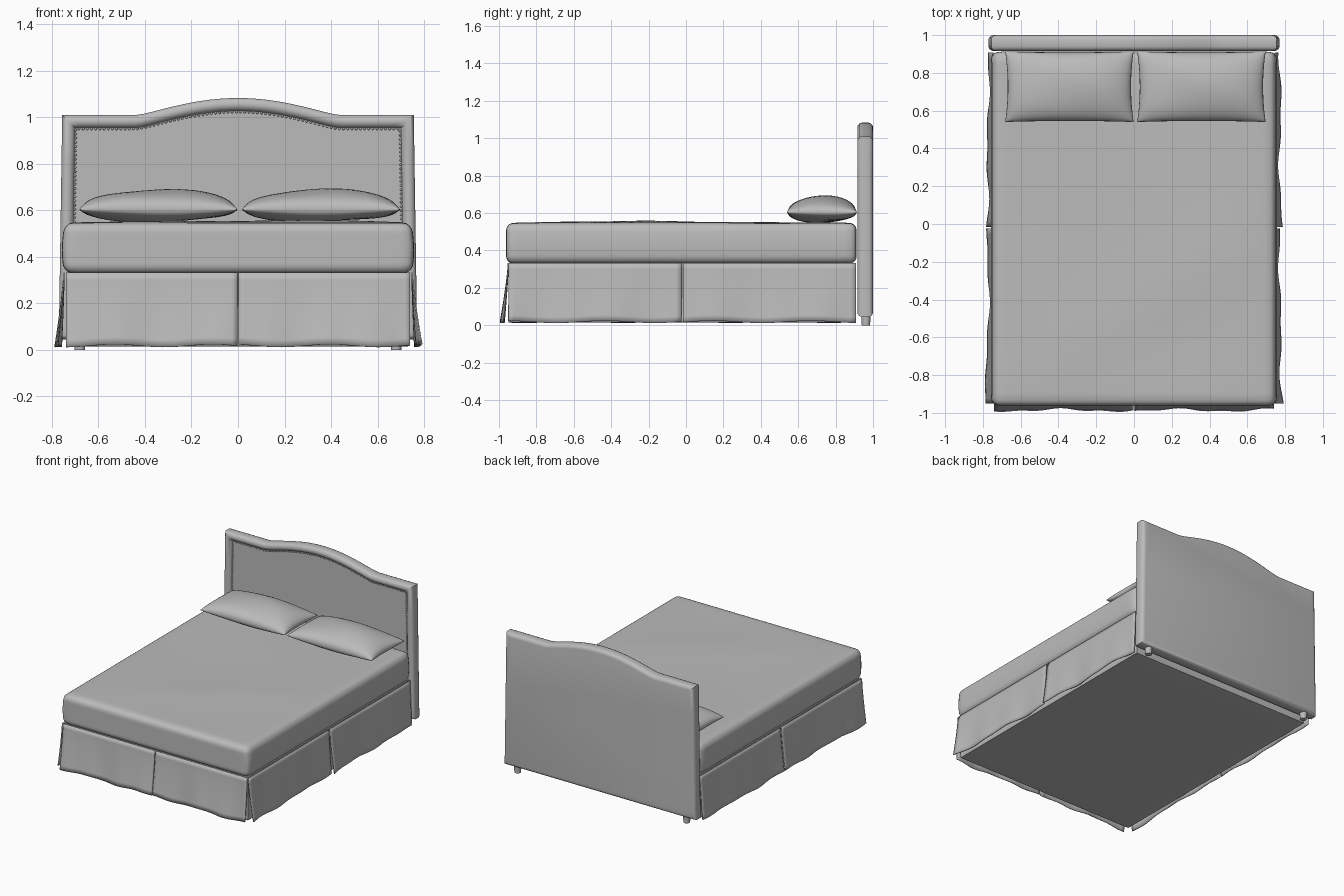
import bpy, bmesh, math
from mathutils import Vector

if "Cube" in bpy.data.objects:
    bpy.data.objects.remove(bpy.data.objects["Cube"])

# One upholstery grey for the whole bed
GREY = (0.5, 0.5, 0.5, 1)
fabric = bpy.data.materials.new("grey fabric")
fabric.use_nodes = True
fabric.diffuse_color = GREY
bsdf = fabric.node_tree.nodes["Principled BSDF"]
bsdf.inputs["Base Color"].default_value = GREY
bsdf.inputs["Roughness"].default_value = 0.8


def finish(name, bm, angle=40):
    bmesh.ops.recalc_face_normals(bm, faces=bm.faces)
    mesh = bpy.data.meshes.new(name)
    bm.to_mesh(mesh)
    bm.free()
    mesh.materials.append(fabric)
    ob = bpy.data.objects.new(name, mesh)
    bpy.context.collection.objects.link(ob)
    bpy.ops.object.select_all(action='DESELECT')
    ob.select_set(True)
    bpy.context.view_layer.objects.active = ob
    bpy.ops.object.shade_smooth_by_angle(angle=math.radians(angle))
    return ob


def grid(bm, nu, nv, point):
    """Sheet of quads through point(u, v), with u and v from 0 to 1."""
    rows = [[bm.verts.new(point(i / nu, j / nv)) for i in range(nu + 1)]
            for j in range(nv + 1)]
    for a, b in zip(rows, rows[1:]):
        for i in range(nu):
            bm.faces.new((a[i], a[i + 1], b[i + 1], b[i]))


def soft_box(name, low, high, radius, shape=None, cuts=24):
    """Rounded box, its points crowded to the edges, with an optional shape rule."""
    low, high = Vector(low), Vector(high)
    mid, half = (low + high) / 2, (high - low) / 2
    bm = bmesh.new()
    bmesh.ops.create_cube(bm, size=2)
    bmesh.ops.subdivide_edges(bm, edges=bm.edges, cuts=cuts, use_grid_fill=True)
    for v in bm.verts:
        p = Vector([math.sin(c * math.pi / 2) * h for c, h in zip(v.co, half)])
        core = Vector([max(radius - h, min(h - radius, c)) for c, h in zip(p, half)])
        d = p - core
        p = core + d.normalized() * radius
        v.co = mid + p
        if shape:
            v.co = shape(v.co)
    return finish(name, bm)


# Headboard: camel-back outline lofted through inset rings
def crest(x):
    return 1.01 + 0.073 * max(0, 1 - (x / 0.44) ** 2) ** 1.3


def outline(d, bottom=0.045):
    """Headboard outline inset by d, as (x, z) pairs from bottom left round the top."""
    w = 0.765 - d
    pts = [(-w, bottom + d)]
    pts += [(-w, 0.1 + i * 0.18) for i in range(5)]
    pts += [(w * (i / 24 - 1), crest(w * (i / 24 - 1)) - d) for i in range(49)]
    pts += [(w, 0.1 + i * 0.18) for i in reversed(range(5))]
    pts += [(w, bottom + d)]
    # the sides taper slightly towards the top
    return [(x * (1.008 - 0.02 * z), z) for x, z in pts]


bm = bmesh.new()
rings = [(0.056, 0.938), (0.05, 0.928), (0.042, 0.92), (0.03, 0.916), (0.016, 0.918),
         (0.005, 0.926), (0, 0.938), (0, 0.978), (0.005, 0.99), (0.016, 0.998), (0.026, 1.0)]
loops = [[bm.verts.new((x, y, z)) for x, z in outline(d)] for d, y in rings]
for a, b in zip(loops, loops[1:]):
    for i in range(len(a)):
        j = (i + 1) % len(a)
        bm.faces.new((a[i], a[j], b[j], b[i]))
bm.faces.new(loops[0])
bm.faces.new(loops[-1])
finish("headboard", bm)

# Nail heads evenly spaced along the inside of the border
bm = bmesh.new()
path = [Vector((x, 0.936, z)) for x, z in outline(0.06) if z > 0.4]
left_over = 0
for a, b in zip(path, path[1:]):
    length = (b - a).length
    t = left_over
    while t < length:
        made = bmesh.ops.create_icosphere(bm, subdivisions=1, radius=0.006)
        bmesh.ops.translate(bm, verts=made["verts"], vec=a.lerp(b, t / length))
        t += 0.018
    left_over = t - length
finish("nail_heads", bm, 80)

# Headboard feet
for side, label in ((-1, "right"), (1, "left")):
    bm = bmesh.new()
    bmesh.ops.create_cone(bm, cap_ends=True, segments=20, radius1=0.022, radius2=0.026, depth=0.06)
    bmesh.ops.translate(bm, verts=bm.verts, vec=(side * 0.68, 0.962, 0.03))
    finish(label + "_foot", bm)

# Box base
soft_box("base", (-0.738, -0.94, 0.014), (0.738, 0.908, 0.335), 0.008, cuts=10)


# Mattress: bulging sides and a gently rumpled cover
def rumple(p):
    bulge = 1 + 0.012 * math.sin(math.pi * max(0, min(1, (0.53 - p.z) / 0.2)))
    p.x *= bulge
    if p.z > 0.5:
        inside = max(0, 1 - (p.x / 0.75) ** 2) * max(0, 1 - (p.y / 0.96) ** 2)
        ridge = math.exp(-((p.x * 0.6 - p.y - 0.45) / 0.25) ** 2)
        p.z += inside * (0.012 * ridge + 0.004 * math.sin(5 * p.x + 3 * p.y))
    return p


soft_box("mattress", (-0.748, -0.962, 0.328), (0.748, 0.912, 0.548), 0.042, rumple)


# Pillows: two domes meeting at a seam, with drawn-out corners
def pillow(name, cx):
    bm = bmesh.new()
    for sign, height in ((1, 0.088), (-1, 0.052)):
        def point(u, v):
            a, b = (-math.cos(math.pi * t) for t in (u, v))
            puff = ((1 - a ** 2) * (1 - b ** 2)) ** 0.5
            x = cx + 0.34 * a * (1 - 0.04 * (1 - b * b))
            y = 0.727 + 0.187 * b * (1 - 0.03 * (1 - a * a))
            sag = 0.006 * math.sin(3 * a + 2 * b + cx) * puff
            return x, y, 0.603 + sign * height * puff ** 0.85 + sag
        grid(bm, 26, 20, point)
    bmesh.ops.remove_doubles(bm, verts=bm.verts, dist=0.0005)
    finish(name, bm, 60)


pillow("right_pillow", -0.342)
pillow("left_pillow", 0.357)


# Skirt panels: cloth hung from the base, flaring and rippling towards the hem
def skirt(name, start, end, outward, flare, seed, kick):
    start, end, outward = Vector(start), Vector(end), Vector(outward)

    def point(u, v):
        ripple = 0.007 * math.sin(9 * u + seed) + 0.004 * math.sin(21 * u + 2 * seed)
        drop = v ** 1.3
        out = drop * (flare + ripple + kick * u ** 6)
        hem = 0.018 + 0.006 * math.sin(11 * u + seed)
        p = start.lerp(end, u) + outward * out
        p.z = 0.332 + (hem - 0.332) * v
        return p
    bm = bmesh.new()
    grid(bm, 32, 10, point)
    ob = finish(name, bm, 60)
    solid = ob.modifiers.new("cloth thickness", 'SOLIDIFY')
    solid.thickness = 0.006
    solid.offset = 0


for side, label in ((-1, "right"), (1, "left")):
    skirt(label + "_front_skirt", (side * 0.003, -0.95, 0), (side * 0.74, -0.95, 0),
          (0, -1, 0), 0.033, 1 + side, 0.0)
    skirt(label + "_side_front_skirt", (side * 0.748, -0.025, 0), (side * 0.748, -0.95, 0),
          (side, 0, 0), 0.022, 2 + side, 0.02)
    skirt(label + "_side_back_skirt", (side * 0.748, 0.908, 0), (side * 0.748, -0.015, 0),
          (side, 0, 0), 0.022, 4 + side, 0.01)
